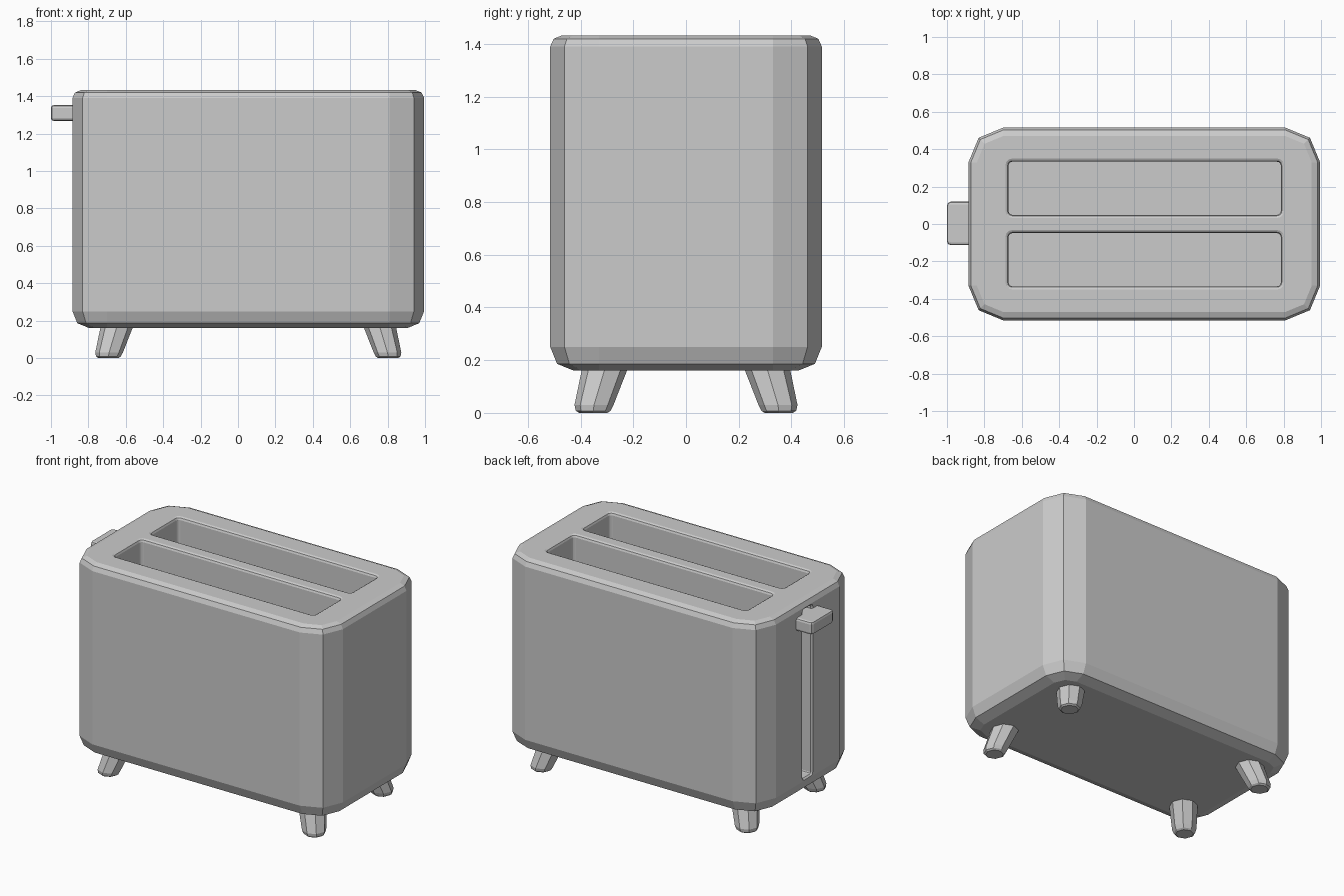
import bpy
import bmesh
import math
from mathutils import Matrix

if "Cube" in bpy.data.objects:
    bpy.data.objects.remove(bpy.data.objects["Cube"])

CX = 0.055  # body centre in x


def rounded_rect(hx, hy, r, seg):
    """Outline of a rectangle with rounded corners, counter-clockwise."""
    pts = []
    for i, (sx, sy) in enumerate([(1, 1), (-1, 1), (-1, -1), (1, -1)]):
        for k in range(seg + 1):
            a = math.pi / 2 * (i + k / seg)
            pts.append((sx * (hx - r) + r * math.cos(a), sy * (hy - r) + r * math.sin(a)))
    return pts


def loft(name, rings, matrix=Matrix()):
    """Closed solid through a stack of (outline, height) rings."""
    bm = bmesh.new()
    loops = [[bm.verts.new((x, y, z)) for x, y in pts] for pts, z in rings]
    for lo, hi in zip(loops, loops[1:]):
        n = len(lo)
        for i in range(n):
            j = (i + 1) % n
            bm.faces.new((lo[i], lo[j], hi[j], hi[i]))
    bm.faces.new(loops[0][::-1])
    bm.faces.new(loops[-1])
    bm.transform(matrix)
    bmesh.ops.recalc_face_normals(bm, faces=bm.faces)
    mesh = bpy.data.meshes.new(name)
    bm.to_mesh(mesh)
    bm.free()
    obj = bpy.data.objects.new(name, mesh)
    bpy.context.collection.objects.link(obj)
    return obj


def inset_stack(hx, hy, r, seg, steps):
    """Rings from (inset, height) steps of one rounded rectangle."""
    return [(rounded_rect(hx - d, hy - d, r - d, seg), z) for d, z in steps]


def cut(target, cutter):
    cutter.hide_render = True
    mod = target.modifiers.new("cut", 'BOOLEAN')
    mod.operation = 'DIFFERENCE'
    mod.solver = 'EXACT'
    mod.object = cutter
    bpy.context.view_layer.objects.active = target
    bpy.ops.object.modifier_apply(modifier=mod.name)
    bpy.data.objects.remove(cutter)


# Body shell with faceted corners and rounded top and bottom edges
body = loft("body", inset_stack(0.94, 0.515, 0.185, 2, [
    (0.09, 0.16), (0.026, 0.186), (0.0, 0.25),
    (0.0, 1.39), (0.013, 1.419), (0.045, 1.432)]),
    Matrix.Translation((CX, 0, 0)))

# Bread slots with softened rims
for s in (-1, 1):
    cut(body, loft("slot_cutter", inset_stack(0.728, 0.142, 0.02, 3, [
        (0.0, 0.40), (0.0, 1.414), (-0.005, 1.426), (-0.017, 1.432), (-0.017, 1.5)]),
        Matrix.Translation((CX + 0.002, s * 0.191, 0))))

# Lever groove in the left end
cut(body, loft("groove_cutter", inset_stack(0.555, 0.045, 0.01, 2, [
    (0.0, -0.08), (0.0, -0.01), (-0.01, 0.0), (-0.01, 0.1)]),
    Matrix.Translation((CX - 0.94, 0, 0.82)) @ Matrix.Rotation(-math.pi / 2, 4, 'Y')))

# Lever knob
loft("lever", inset_stack(0.1, 0.116, 0.02, 2, [
    (0.015, 1.268), (0.004, 1.272), (0.0, 1.283),
    (0.0, 1.337), (0.004, 1.348), (0.015, 1.352)]),
    Matrix.Translation((-0.9, 0.003, 0)))


def foot_ring(sx, sy, z, ox, oy, r):
    return ([(CX + sx * ox + r * math.cos(math.tau * k / 8),
              sy * oy + r * math.sin(math.tau * k / 8)) for k in range(8)], z)


# Splayed eight-sided feet
for sx, end in ((-1, "left"), (1, "right")):
    for sy, side in ((-1, "front"), (1, "back")):
        loft(f"{side}_{end}_foot", [
            foot_ring(sx, sy, z, ox, oy, r) for z, ox, oy, r in [
                (0.0, 0.748, 0.352, 0.054), (0.008, 0.748, 0.352, 0.066),
                (0.03, 0.744, 0.349, 0.074), (0.16, 0.705, 0.310, 0.086),
                (0.19, 0.696, 0.301, 0.088)]])
